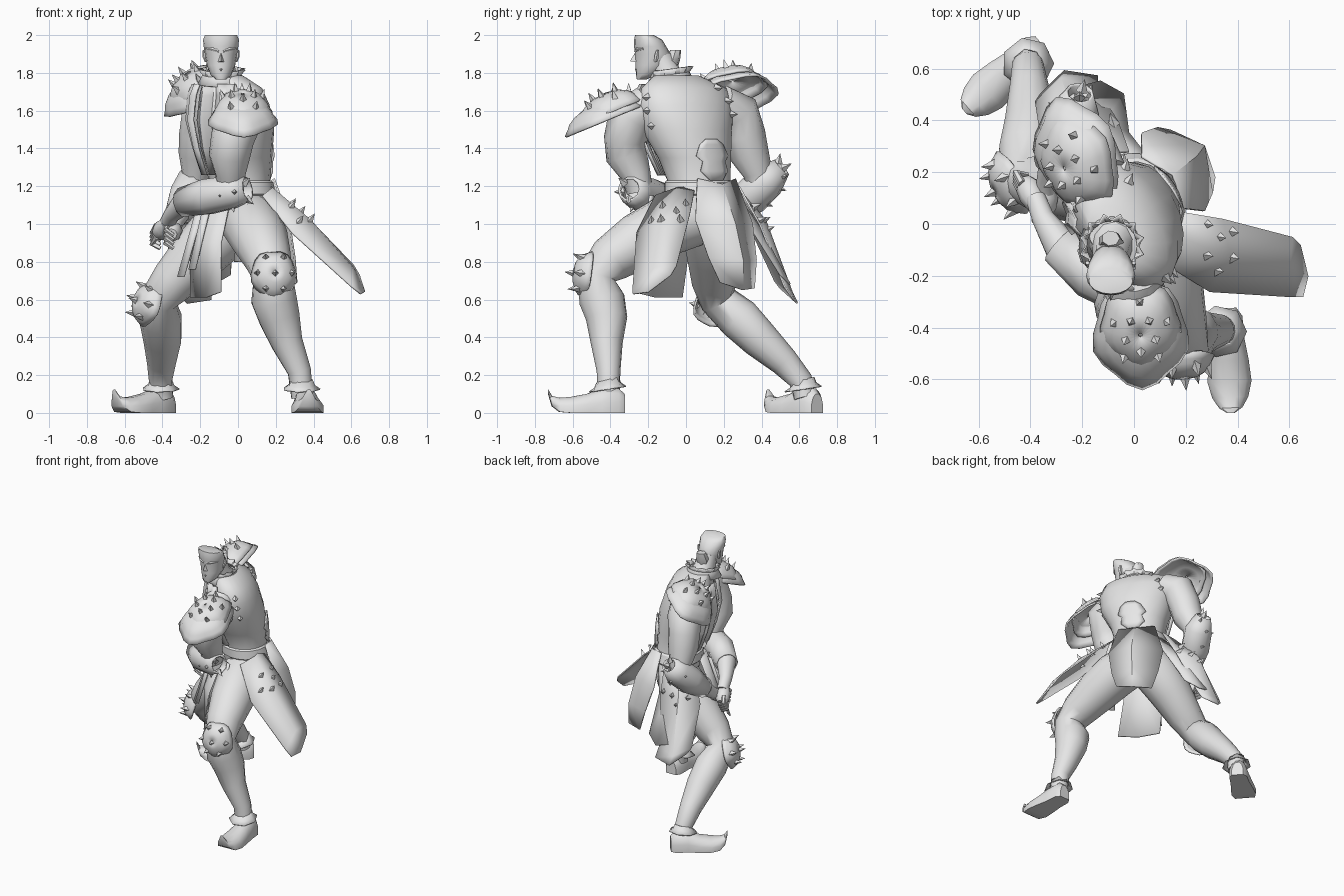
import bpy, bmesh, math
from mathutils import Vector as V

grey = bpy.data.materials.new("plain grey")
grey.diffuse_color = (0.8, 0.8, 0.8, 1)


def make(name, verts, faces, angle=50, thick=0):
    me = bpy.data.meshes.new(name)
    me.from_pydata([tuple(v) for v in verts], [], faces)
    bm = bmesh.new()
    bm.from_mesh(me)
    bmesh.ops.recalc_face_normals(bm, faces=bm.faces)
    bm.to_mesh(me)
    bm.free()
    me.materials.append(grey)
    me.shade_smooth()
    me.set_sharp_from_angle(angle=math.radians(angle))
    ob = bpy.data.objects.new(name, me)
    bpy.context.collection.objects.link(ob)
    if thick:
        m = ob.modifiers.new("thickness", "SOLIDIFY")
        m.thickness, m.offset = thick, 0
    return ob


def loft(name, rings, caps=True, closed=True, angle=50, thick=0):
    n = len(rings[0])
    verts = [p for r in rings for p in r]
    faces = [(i * n + j, i * n + (j + 1) % n, (i + 1) * n + (j + 1) % n, (i + 1) * n + j)
             for i in range(len(rings) - 1) for j in range(n if closed else n - 1)]
    if caps:
        faces += [tuple(range(n)), tuple(range((len(rings) - 1) * n, len(rings) * n))]
    return make(name, verts, faces, angle, thick)


def limb(name, pts, sides=12, caps=True, thick=0):
    """Round tube through (x, y, z, radius) points."""
    cs = [V(p[:3]) for p in pts]
    rings, q, last = [], None, None
    for i, c in enumerate(cs):
        d = (cs[min(i + 1, len(cs) - 1)] - cs[max(i - 1, 0)]).normalized()
        q = d.to_track_quat('Z', 'Y') if q is None else last.rotation_difference(d) @ q
        last = d
        rings.append([c + q @ V((math.cos(a), math.sin(a), 0)) * pts[i][3]
                      for a in (math.tau * k / sides for k in range(sides))])
    return loft(name, rings, caps, thick=thick)


def stack(name, levels, sides=16, turn=0):
    """Horizontal ellipses (cx, cy, z, rx, ry)."""
    return loft(name, [[ellipse(l, math.tau * k / sides, turn) for k in range(sides)] for l in levels])


def ellipse(l, a, turn, off=0.0):
    x, y = math.cos(a) * (l[3] + off), math.sin(a) * (l[4] + off)
    c, s = math.cos(turn), math.sin(turn)
    return V((l[0] + x * c - y * s, l[1] + x * s + y * c, l[2]))


def spikes(name, items, h=0.045, r=0.024):
    verts, faces = [], []
    for p, d in items:
        q, b = V(d).normalized().to_track_quat('Z', 'Y'), len(verts)
        verts += [V(p) + q @ V((r * math.cos(k * math.pi / 2), r * math.sin(k * math.pi / 2), -0.01)) for k in range(4)]
        verts.append(V(p) + q @ V((0, 0, h)))
        faces += [(b + k, b + (k + 1) % 4, b + 4) for k in range(4)]
    make(name, verts, faces, 20)


def dome(name, c, u, n, lu, lv, h, spots, wave=0.06, tip=0.04):
    """Armour shell; u = long direction, n = outward, with spikes at (angle, polar)."""
    c, u, n = V(c), V(u).normalized(), V(n).normalized()
    n = (n - u * n.dot(u)).normalized()
    v = n.cross(u)

    def at(a, f, flare=0):
        k = (math.sin(f) + flare) * (1 + (wave * math.cos(5 * a) + tip * max(0, math.cos(a)) ** 3) * math.sin(f) ** 2)
        return c + u * math.cos(a) * k * lu + v * math.sin(a) * k * lv + n * (h * math.cos(f) - flare * 0.1)

    levels = [(0.05, 0), (0.5, 0), (0.85, 0), (1.15, 0), (1.4, 0), (1.57, 0.12)]
    shell = [[at(math.tau * k / 20, f, e) for k in range(20)] for f, e in levels]
    loft(name, shell, caps=False, angle=35, thick=0.012)
    if spots:
        spikes(name + "_spikes", [(at(math.radians(a), f), n + (at(math.radians(a), f) - c) * 4) for a, f in spots], .05)


# torso, twisted so the chest faces mostly -x
TURN = math.radians(32)
TORSO = [(.02, .09, .95, .13, .17), (.02, .09, 1.1, .165, .195), (.01, .07, 1.22, .155, .17), (-.005, .045, 1.35, .18, .2),
         (-.025, .005, 1.5, .2, .255), (-.04, 0, 1.63, .175, .28), (-.05, -.01, 1.72, .14, .25), (-.075, -.05, 1.785, .09, .13)]
stack("torso", TORSO, 20, TURN)


def skin(a, z, off=0.0):
    for p, q in zip(TORSO, TORSO[1:]):
        if p[2] <= z <= q[2]:
            t = (z - p[2]) / (q[2] - p[2])
            return ellipse([s + (e - s) * t for s, e in zip(p, q)], math.radians(a), TURN, off)


# belt, layered vest lapels, back plate
loft("belt", [[skin(a, z, o) for a in range(0, 360, 18)] for z, o in
              ((1.15, .005), (1.16, .018), (1.22, .018), (1.23, .005))], caps=False, angle=30)
for i, (a0, a1) in enumerate(((105, 140), (130, 165), (178, 213), (205, 240))):
    loft("vest_layer_%d" % i, [[skin(a0 + (a1 - a0) * k / 4, z, .01 + .014 * (k % 2) + .005 * i)
                                for k in range(5)] for z in (1.26, 1.4, 1.55, 1.68, 1.74)], False, False, 30, .01)
loft("back_plate", [[skin(c - 6 + w * (k / 4 - .5) * 2, z, .01) for k in range(5)] for z, w, c in
                    ((1.23, 12, 8), (1.28, 26, 8), (1.33, 20, 8), (1.36, 28, 8), (1.42, 18, 8), (1.45, 8, 8))],
     False, False, 30, .01)
spikes("back_spikes", [(skin(a, z), skin(a, z, 1) - skin(a, z)) for a, z in
                       ((-78, 1.67), (-78, 1.6), (-76, 1.52), (32, 1.72), (42, 1.65), (50, 1.58))], .035)

# neck, jagged collar, head
limb("neck", [(-.08, -.06, 1.72, .1), (-.085, -.1, 1.79, .075), (-.09, -.14, 1.88, .07)])
loft("collar", [[V((-.085 + r * math.cos(a), -.085 + r * math.sin(a), z + .015 * math.sin(a)))
                 for k in range(24) for a in (math.tau * k / 24,) for r in (rr + (k % 2) * j,)]
                for z, rr, j in ((1.74, .125, 0), (1.79, .1, 0), (1.82, .1, .025))], False, angle=30, thick=.008)
stack("head", [(-.09, -.235, 1.765, .028, .025), (-.09, -.21, 1.79, .055, .055), (-.09, -.18, 1.84, .075, .088),
               (-.09, -.175, 1.9, .085, .095), (-.09, -.19, 1.94, .092, .085), (-.09, -.2, 1.975, .095, .075),
               (-.09, -.22, 2.0, .085, .05)], 16)
stack("hair_knot", [(-.09, -.085, 1.82, .04, .04), (-.09, -.07, 1.87, .05, .04), (-.09, -.055, 1.92, .035, .03)], 7)
make("nose", [(-.09, -.262, 1.92), (-.112, -.255, 1.855), (-.068, -.255, 1.855), (-.09, -.297, 1.862)],
     [(0, 1, 3), (0, 3, 2), (1, 2, 3)], 30)
for s in (-1, 1):
    x = -.09
    limb("brow", [(x + s * .012, -.266, 1.915, .009), (x + s * .045, -.258, 1.925, .011), (x + s * .078, -.225, 1.928, .007)], 6)
    limb("ear", [(x + s * .076, -.16, 1.86, .01), (x + s * .085, -.155, 1.89, .014), (x + s * .09, -.15, 1.92, .008)], 6)
limb("mouth", [(-.115, -.25, 1.818, .004), (-.09, -.262, 1.818, .009), (-.065, -.25, 1.818, .004)], 6)

# shoulder guards: wide lower shell and smaller spiked upper shell
spots = [(a, f) for f, off in ((.45, 0), (.95, 36)) for a in range(off, 360, 72)]
front, back = ((.03, -.92, -.38), (0, -.4, .87)), ((-.32, .92, .04), (-.55, -.12, .78))
dome("front_shoulder_flange", (.025, -.425, 1.56), *front, .19, .16, .09, [])
dome("front_shoulder_cap", (.025, -.395, 1.605), *front, .155, .135, .09, spots)
dome("rear_shoulder_flange", (-.225, .265, 1.685), *back, .19, .165, .09, [])
dome("rear_shoulder_cap", (-.22, .235, 1.725), *back, .165, .14, .09, spots)

# arms, flared bracers, hands
limb("front_upper_arm", [(0, -.2, 1.64, .1), (.01, -.29, 1.57, .13), (-.03, -.32, 1.45, .115), (-.045, -.315, 1.36, .11),
                         (-.04, -.265, 1.26, .08), (-.04, -.245, 1.17, .07)])
limb("rear_upper_arm", [(-.12, .18, 1.64, .1), (-.18, .27, 1.59, .12), (-.2, .31, 1.47, .112), (-.21, .335, 1.37, .105),
                        (-.22, .38, 1.27, .078), (-.23, .39, 1.19, .07)])
limb("front_forearm", [(-.02, -.26, 1.18, .07), (-.14, -.21, 1.15, .085), (-.28, -.09, 1.12, .07), (-.35, .02, 1.05, .045),
                       (-.38, .1, 1.0, .04)])
limb("rear_forearm", [(-.22, .4, 1.22, .075), (-.26, .34, 1.15, .08), (-.31, .24, 1.06, .06), (-.335, .17, 1.0, .042),
                      (-.34, .12, .97, .04)])
limb("front_bracer", [(.05, -.3, 1.185, .06), (-.03, -.265, 1.17, .085), (-.16, -.195, 1.145, .092), (-.29, -.08, 1.115, .075)],
     10, False, .012)
limb("rear_bracer", [(-.21, .505, 1.3, .05), (-.225, .43, 1.23, .092), (-.27, .34, 1.14, .095), (-.32, .23, 1.05, .065)],
     10, False, .012)
spikes("front_bracer_spikes", [((.04, -.33, 1.22), (.5, -.6, .5)), ((-.02, -.34, 1.17), (.2, -1, 0)),
                               ((-.09, -.3, 1.15), (-.2, -1, 0)), ((-.03, -.28, 1.1), (.2, -.4, -1)), ((.05, -.3, 1.13), (.8, -.2, -.6))])
spikes("rear_bracer_spikes", [((x - .03, y, z), d) for x, y, z, d in
                              ((-.17, .52, 1.3, (.2, .8, .4)), (-.15, .5, 1.25, (.5, 1, .1)), (-.2, .49, 1.19, (0, 1, -.3)),
                               (-.22, .42, 1.11, (-.1, 1, -.4)), (-.18, .49, 1.33, (0, .2, 1)), (-.27, .44, 1.22, (-.7, .7, .2)))])
for name, c, d in (("front_hand", V((-.385, .09, .99)), V((-.3, .65, -.4)).normalized()),
                   ("rear_hand", V((-.34, .13, .97)), V((-.1, -.8, -.2)).normalized())):
    limb(name, [(*(c + d * t), r) for t, r in ((-.03, .035), (.02, .05), (.07, .048), (.1, .03))], 8)
    w = d.cross(V((-1, 0, 0))).normalized()
    for k in range(4):
        b = c + d * .06 + w * (k - 1.5) * .024
        limb(name + "_finger", [(*(b + V((-.025, 0, 0))), .016), (*(b + d * .05 + V((-.03, 0, -.01))), .015),
                                (*(b + d * .04 + V((.01, 0, -.04))), .011)], 6)

# legs
limb("front_leg", [(.04, .04, 1.03, .15), (.08, -.1, .99, .16), (.12, -.25, .91, .15), (.16, -.4, .81, .125), (.185, -.475, .72, .105),
                   (.19, -.445, .6, .122), (.22, -.42, .5, .11), (.26, -.42, .37, .085), (.325, -.41, .22, .063),
                   (.34, -.41, .08, .058)], 14)
limb("rear_leg", [(0, .12, 1.05, .15), (-.08, .14, .97, .165), (-.2, .15, .85, .15), (-.34, .15, .7, .122), (-.42, .17, .6, .1),
                  (-.41, .28, .5, .114), (-.4, .39, .39, .102), (-.405, .52, .27, .078), (-.41, .61, .17, .062), (-.4, .63, .08, .058)], 14)

# boots with ankle cuffs and curled toes
for name, heel, toe, ankle in (("front", V((.355, -.325, 0)), V((.375, -.73, 0)), (.335, -.415)),
                               ("rear", V((-.355, .695, 0)), V((-.655, .435, 0)), (-.41, .62))):
    d, w = toe - heel, (toe - heel).normalized().cross(V((0, 0, 1)))
    sections = ((0, .04, 0, .1), (.08, .062, 0, .13), (.3, .066, 0, .13), (.5, .078, .0, .1), (.7, .085, 0, .085),
                (.85, .07, .005, .08), (.95, .045, .035, .09), (1, .015, .1, .125))
    loft(name + "_boot", [[heel + d * t + w * (x * hw) + V((0, 0, lo + (hi - lo) * y)) for x, y in
                           ((-1, 0), (1, 0), (1, .45), (.75, .8), (.3, 1), (-.3, 1), (-.75, .8), (-1, .45))]
                          for t, hw, lo, hi in sections], angle=40)
    loft(name + "_boot_cuff", [[V((ankle[0] + r * math.cos(a), ankle[1] + r * math.sin(a), z + .015 * math.sin(a)))
                                for a in (math.tau * k / 7 for k in range(7))]
                               for r, z in ((.058, .175), (.07, .145), (.1, .125))], False, angle=40, thick=.006)

# knee guards
knee = [(0, .05)] + [(a, 1.0) for a in range(30, 390, 60)]
dome("front_knee_guard", (.19, -.525, .735), (0, -.15, -1), (.1, -1, .2), .11, .105, .07, knee, .04, .08)
dome("rear_knee_guard", (-.475, .155, .58), (-.35, .05, -1), (-.85, -.45, .4), .1, .115, .07, knee, .04, .08)


# skirt: flaring hip panels, back panel, front cloth, hanging straps
def panel(name, *rows):
    return loft(name, [[V(p) for p in r] for r in rows], False, False, 40, .01)


panel("side_tail", ((.13, -.16, 1.15), (.18, -.05, 1.19), (.16, .05, 1.2)), ((.29, -.26, .95), (.37, -.13, 1.03), (.34, .02, 1.05)),
      ((.6, -.28, .67), (.6, -.16, .77), (.61, -.05, .78)), ((.65, -.28, .63), (.67, -.2, .64), (.64, -.08, .73)))
panel("rear_hip_tail", ((-.2, .2, 1.17), (-.14, .27, 1.19), (-.02, .28, 1.2)), ((-.36, .34, .98), (-.23, .42, 1.02), (-.06, .39, 1.0)),
      ((-.38, .47, .7), (-.28, .56, .64), (-.14, .52, .67)), ((-.36, .5, .66), (-.27, .59, .58), (-.14, .57, .6)))
panel("rear_hip_under_tail", ((-.1, .26, 1.15), (-.02, .27, 1.15), (.05, .26, 1.15)), ((-.22, .38, .97), (-.12, .39, .98), (-.02, .35, .97)),
      ((-.24, .52, .71), (-.13, .55, .68), (-.04, .5, .73)))
panel("back_panel", ((.19, .06, 1.24), (.15, .19, 1.21), (.03, .26, 1.24)), ((.27, .05, 1.02), (.24, .26, 1.0), (.03, .35, 1.0)),
      ((.3, .12, .82), (.27, .3, .81), (.09, .37, .81)), ((.31, .18, .69), (.27, .3, .65), (.14, .36, .66)))
panel("front_cloth", ((-.03, -.12, 1.17), (-.13, -.06, 1.17), (-.16, .06, 1.17)), ((-.09, -.22, .9), (-.19, -.13, .9), (-.25, .02, .9)),
      ((-.09, -.28, .64), (-.17, -.16, .61), (-.25, -.02, .61)))
for x, y, x2, z in ((-.2, -.02, -.32, .72), (-.17, -.08, -.26, .76), (.02, -.17, -.02, .8)):
    panel("hanging_strap", ((x, y, 1.15), (x + .04, y - .02, 1.15)), ((x2, y - .06, z), (x2 + .035, y - .08, z)))
spikes("side_tail_spikes", [((x, y, z), (.6, -.1, .8)) for x, y, z in
                            ((.28, 0, 1.1), (.28, -.12, 1.09), (.33, -.05, 1.06), (.38, -.03, 1.02), (.38, -.13, 1.02), (.32, -.18, 1.01))])
spikes("rear_hip_spikes", [((x, y, z), (-.3, .9, .4)) for x, y, z in
                           ((-.22, .36, 1.09), (-.12, .36, 1.09), (-.28, .38, 1.02), (-.17, .41, 1.02), (-.08, .39, 1.02), (-.22, .43, .97))])
